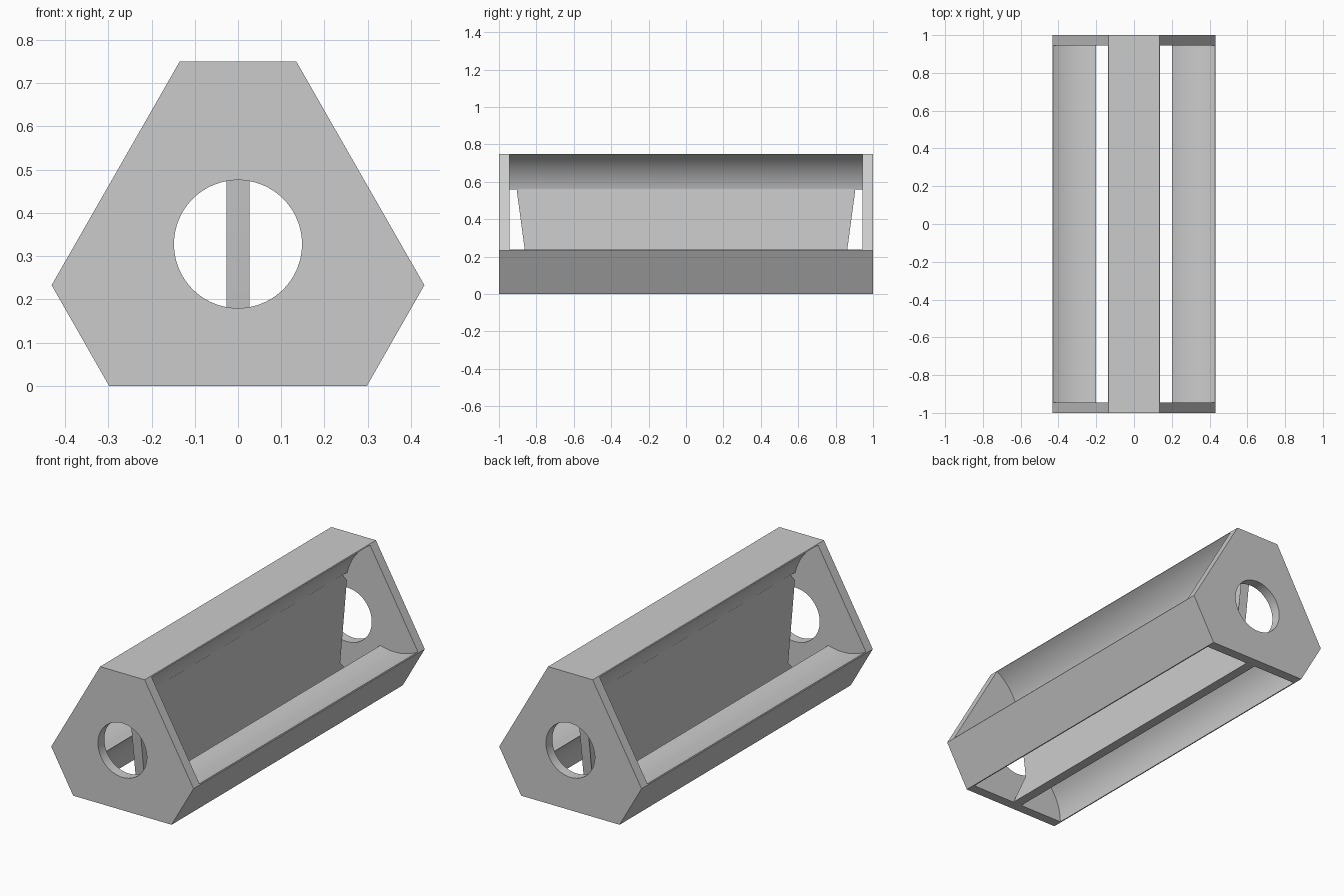
import bpy
import bmesh
import math
from mathutils import Matrix, Vector

old = bpy.data.objects.get("Cube")
if old:
    bpy.data.objects.remove(old, do_unlink=True)

AXIS_Z = 0.328      # height of the long central axis
HALF = 1.0          # half length
INNER = 0.945       # inner face of the end plates

grey = bpy.data.materials.new("plain_grey")
grey.use_nodes = True
colour = (0.6, 0.6, 0.6, 1)
grey.diffuse_color = colour
grey.node_tree.nodes["Principled BSDF"].inputs["Base Color"].default_value = colour


def extrude(name, outline, direction):
    """Solid made by extruding a closed outline of 3D points."""
    bm = bmesh.new()
    face = bm.faces.new([bm.verts.new(p) for p in outline])
    moved = bmesh.ops.extrude_face_region(bm, geom=[face])["geom"]
    bmesh.ops.translate(bm, vec=direction,
                        verts=[v for v in moved if isinstance(v, bmesh.types.BMVert)])
    bmesh.ops.recalc_face_normals(bm, faces=bm.faces)
    mesh = bpy.data.meshes.new(name)
    bm.to_mesh(mesh)
    bm.free()
    mesh.materials.append(grey)
    obj = bpy.data.objects.new(name, mesh)
    bpy.context.collection.objects.link(obj)
    return obj


def round_cutter(x, z, radius, half, sides=96):
    """Cylinder along y used to hollow the frame."""
    ring = [(x + radius * math.cos(math.tau * i / sides), -half,
             z + radius * math.sin(math.tau * i / sides)) for i in range(sides)]
    return extrude("cutter", ring, (0, 2 * half, 0))


# Frame: triangular prism with cut corners
half_hex = [(0.298, 0), (0.431, 0.233), (0.135, 0.75)]
outline = half_hex + [(-x, z) for x, z in reversed(half_hex)]
frame = extrude("frame", [(x, -HALF, z) for x, z in outline], (0, 2 * HALF, 0))

# Three cylindrical bays centred on the wide sides, plus the end holes
cutters = [round_cutter(0, AXIS_Z, 0.148, HALF + 0.1)]
for k in range(3):
    angle = math.radians(30 + 120 * k)
    cutters.append(round_cutter(AXIS_Z * math.cos(angle),
                                AXIS_Z + AXIS_Z * math.sin(angle), 0.292, INNER))
for cutter in cutters:
    cutter.hide_render = True
    cut = frame.modifiers.new("hollow", "BOOLEAN")
    cut.operation = "DIFFERENCE"
    cut.solver = "EXACT"
    cut.object = cutter

# Bake the cuts and discard the cutters
graph = bpy.context.evaluated_depsgraph_get()
baked = bpy.data.meshes.new_from_object(frame.evaluated_get(graph))
frame.modifiers.clear()
frame.data = baked
for cutter in cutters:
    bpy.data.objects.remove(cutter, do_unlink=True)

# Divider: upright panel with sloping ends and feet flared to the end plates
THICK = 0.027
side = [(INNER, 0), (0.845, 0.11), (0.903, 0.54), (0.903, 0.562)]
side += [(-y, z) for y, z in reversed(side)]
divider = extrude("divider", [(-THICK, y, z) for y, z in side], (2 * THICK, 0, 0))

# Pinch the top of the divider to a ridge under the upper rail
for v in divider.data.vertices:
    if v.co.z > 0.55:
        v.co.x *= 0.04

# Smooth the curved walls, keep the edges sharp
bpy.ops.object.select_all(action="DESELECT")
for obj in (frame, divider):
    obj.select_set(True)
bpy.context.view_layer.objects.active = frame
bpy.ops.object.shade_smooth_by_angle(angle=math.radians(25))
